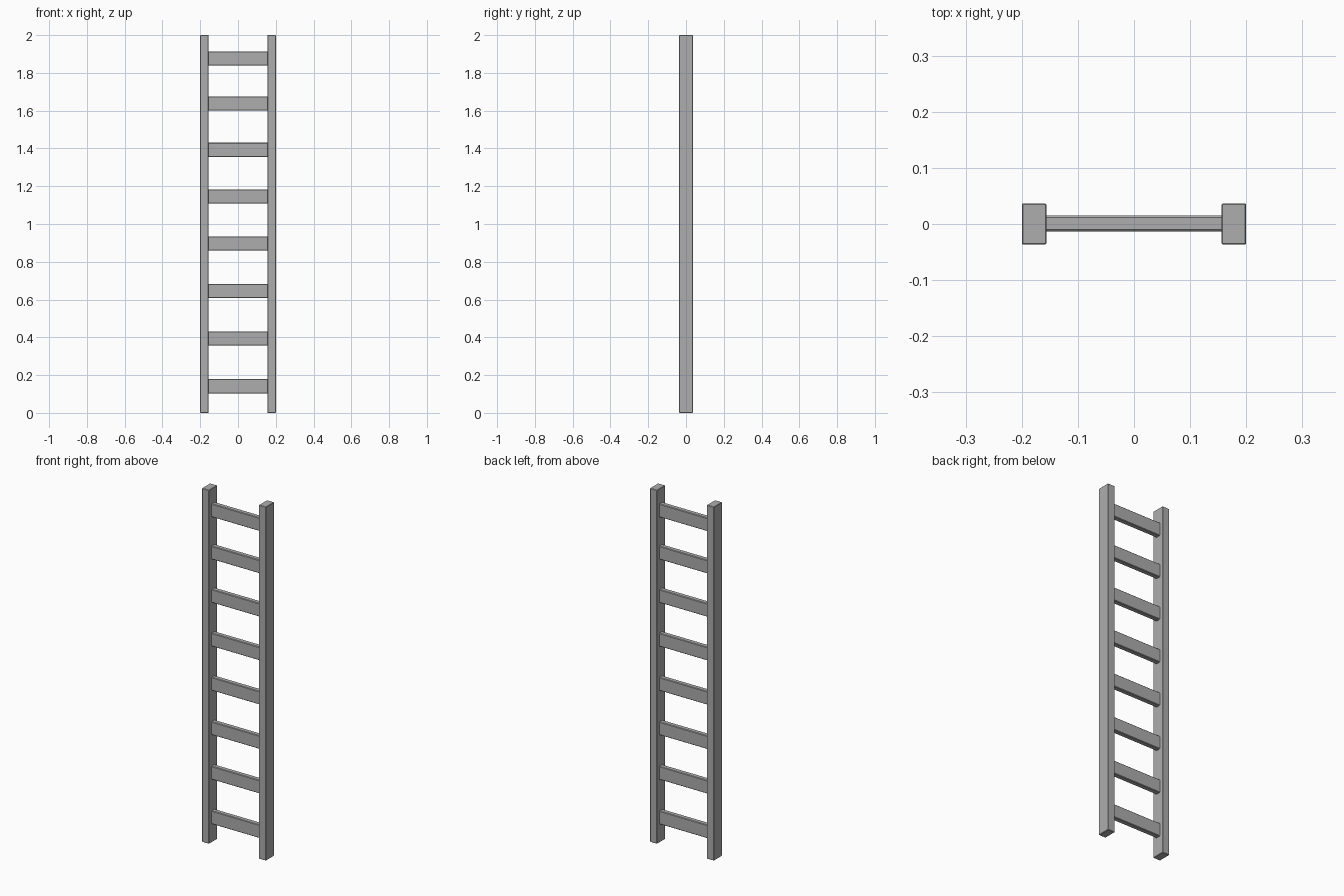
import bpy

default = bpy.data.objects.get("Cube")
if default:
    bpy.data.objects.remove(default, do_unlink=True)

grey = bpy.data.materials.new("plain_grey")
grey.use_nodes = True
colour = (0.42, 0.42, 0.42, 1)
grey.diffuse_color = colour
grey.node_tree.nodes["Principled BSDF"].inputs["Base Color"].default_value = colour


def beam(name, centre, size, bevel):
    """Box with lightly chamfered edges."""
    bpy.ops.mesh.primitive_cube_add(size=1, location=centre)
    ob = bpy.context.object
    ob.name = name
    ob.scale = size
    bpy.ops.object.transform_apply(location=False, rotation=False, scale=True)
    ob.data.materials.append(grey)
    mod = ob.modifiers.new("chamfer", "BEVEL")
    mod.width = bevel
    mod.segments = 1
    return ob


# Upright rails
for side, x in (("left", 0.178), ("right", -0.178)):
    beam(side + "_rail", (x, 0, 1), (0.044, 0.073, 2), 0.002)

# Rungs, ends set slightly into the rails
heights = (0.141, 0.393, 0.645, 0.896, 1.146, 1.393, 1.638, 1.877)
for i, z in enumerate(heights, 1):
    beam(f"rung_{i}", (0, 0.001, z), (0.33, 0.028, 0.075), 0.003)
